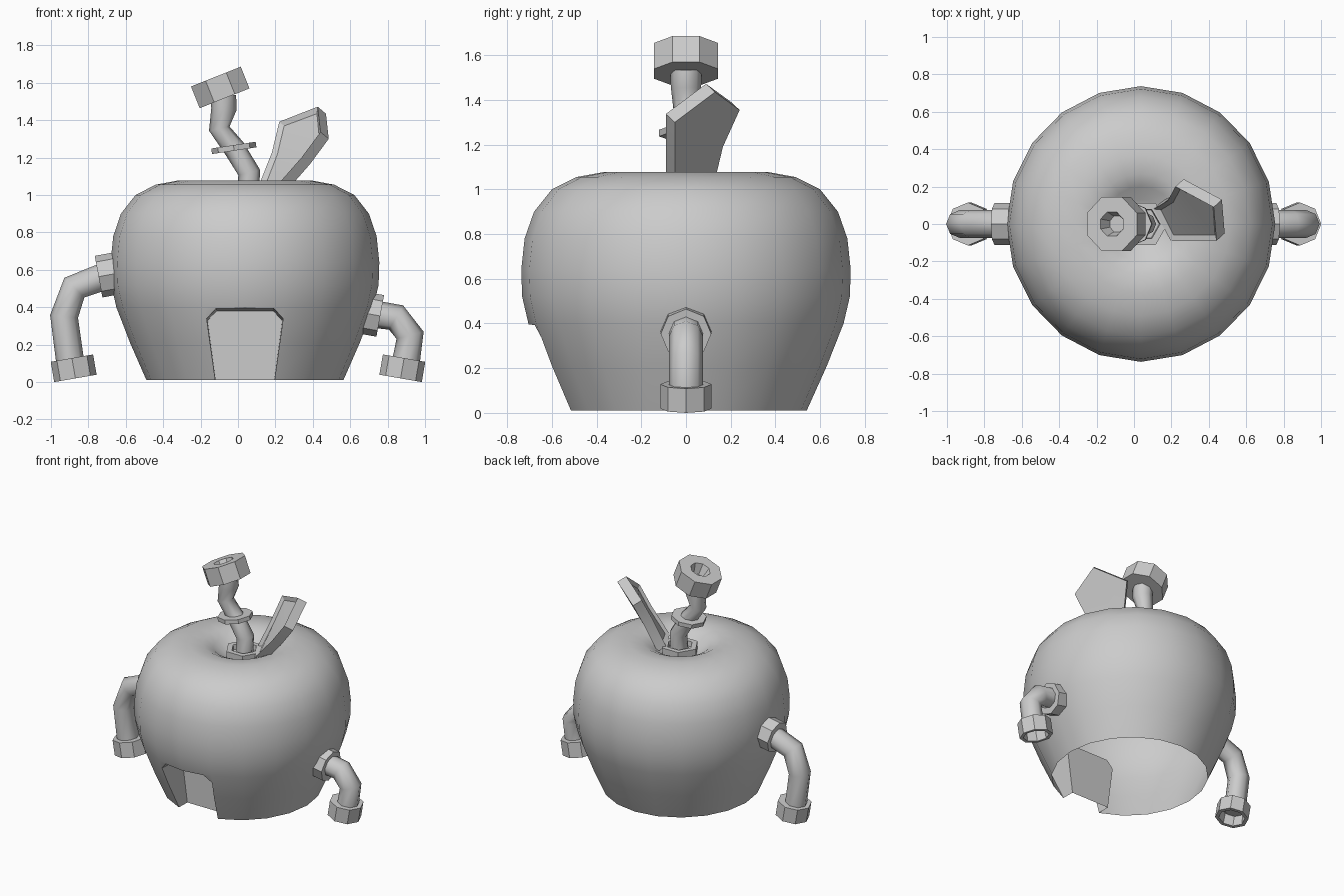
import bpy, bmesh, math
from mathutils import Vector

if "Cube" in bpy.data.objects:
    bpy.data.objects.remove(bpy.data.objects["Cube"])


def finish(name, bm, angle):
    bmesh.ops.recalc_face_normals(bm, faces=bm.faces)
    me = bpy.data.meshes.new(name)
    bm.to_mesh(me)
    bm.free()
    ob = bpy.data.objects.new(name, me)
    bpy.context.collection.objects.link(ob)
    bpy.ops.object.select_all(action='DESELECT')
    ob.select_set(True)
    bpy.context.view_layer.objects.active = ob
    if angle:
        bpy.ops.object.shade_smooth_by_angle(angle=math.radians(angle))
    return ob


def loft(name, rings, n=8, phase=0.0, angle=30, caps=(True, True), sx=1.0):
    """rings: (centre, axis, radius); axis lies in the xz plane"""
    bm = bmesh.new()
    y = Vector((0, 1, 0))
    loops = []
    for c, axis, r in rings:
        v = y.cross(Vector(axis).normalized())
        loop = []
        for i in range(n):
            a = phase + 2 * math.pi * i / n
            loop.append(bm.verts.new(Vector(c) + r * (sx * math.cos(a) * v + math.sin(a) * y)))
        loops.append(loop)
    for p, q in zip(loops, loops[1:]):
        for i in range(n):
            j = (i + 1) % n
            bm.faces.new((p[i], p[j], q[j], q[i]))
    if caps[0]:
        bm.faces.new(loops[0][::-1])
    if caps[1]:
        bm.faces.new(loops[-1])
    return finish(name, bm, angle)


def lathe(name, base, axis, profile, **kw):
    w = Vector(axis).normalized()
    return loft(name, [(Vector(base) + w * h, w, r) for r, h in profile], **kw)


def pipe(name, path, radii):
    pts = [Vector((x, 0, z)) for x, z in path]
    rings = []
    for i, p in enumerate(pts):
        t = Vector()
        if i:
            t += (p - pts[i - 1]).normalized()
        if i < len(pts) - 1:
            t += (pts[i + 1] - p).normalized()
        rings.append((p, t, radii[i]))
    return loft(name, rings, angle=60)


# Apple body, closed for the doorway cut
CX = 0.037
profile = [(0.54, 0.01), (0.63, 0.21), (0.705, 0.40), (0.733, 0.52), (0.737, 0.64),
           (0.722, 0.78), (0.68, 0.90), (0.60, 1.0), (0.49, 1.055), (0.37, 1.077),
           (0.27, 1.073), (0.20, 1.04), (0.13, 0.985), (0.06, 0.965)]
body = lathe("apple_body", (CX, 0, 0), (0, 0, 1), profile, n=20, angle=0, sx=0.975)

# Doorway cutter, slightly tapered toward the recessed panel
outline = [(-0.14, -0.2), (-0.165, 0.01), (-0.21, 0.35), (-0.158, 0.405),
           (0.158, 0.405), (0.21, 0.35), (0.165, 0.01), (0.14, -0.2)]
bm = bmesh.new()
front = [bm.verts.new((CX + x, -0.9, z)) for x, z in outline]
back = [bm.verts.new((CX + x * 0.95, -0.42, z * 0.94)) for x, z in outline]
bm.faces.new(front)
bm.faces.new(back[::-1])
for i in range(len(front)):
    j = (i + 1) % len(front)
    bm.faces.new((front[i], back[i], back[j], front[j]))
cutter = finish("door_cutter", bm, 0)
cutter.hide_render = True

bpy.context.view_layer.objects.active = body
mod = body.modifiers.new("doorway", 'BOOLEAN')
mod.operation = 'DIFFERENCE'
mod.solver = 'EXACT'
mod.object = cutter
bpy.ops.object.modifier_apply(modifier=mod.name)
bpy.data.objects.remove(cutter)

# Open the underside
bm = bmesh.new()
bm.from_mesh(body.data)
under = [f for f in bm.faces if all(v.co.z < 0.02 for v in f.verts)]
bmesh.ops.delete(bm, geom=under, context='FACES')
bm.to_mesh(body.data)
bm.free()
bpy.ops.object.select_all(action='DESELECT')
body.select_set(True)
bpy.context.view_layer.objects.active = body
bpy.ops.object.shade_smooth_by_angle(angle=math.radians(35))

# Side pipes with wall collar and open foot ring
for name, s, path, collar in (
        ("left", -1, [(-0.66, 0.585), (-0.875, 0.505), (-0.93, 0.35), (-0.895, 0.09)], (-0.655, 0.58)),
        ("right", 1, [(0.68, 0.37), (0.845, 0.345), (0.92, 0.25), (0.895, 0.09)], (0.67, 0.37))):
    pipe(name + "_pipe", path, [0.075] * 4)
    lathe(name + "_pipe_collar", (collar[0], 0, collar[1]), (s * 0.98, 0, -0.18),
          [(0.113, 0), (0.113, 0.092)])
    lathe(name + "_pipe_foot", (s * 0.888, 0, 0.128), (-s * 0.17, 0, -0.98),
          [(0.115, 0), (0.115, 0.11), (0.09, 0.11), (0.085, 0.03)])

# Stem: hex nut, crooked pipe, flange and hollow cup
lathe("stem_nut", (0.05, 0, 0.95), (0, 0, 1),
      [(0.13, 0), (0.13, 0.085), (0.09, 0.085), (0.085, 0.05)], n=6)
pipe("stem_pipe", [(0.05, 0.96), (0.06, 1.12), (-0.02, 1.25), (-0.1, 1.355), (-0.075, 1.46), (-0.08, 1.53)],
     [0.06, 0.06, 0.058, 0.056, 0.068, 0.07])
lathe("stem_flange", (-0.02, 0, 1.237), (-0.15, 0, 0.99), [(0.12, 0), (0.12, 0.03)])
lathe("stem_cup", (-0.072, 0, 1.517), (-0.37, 0, 0.93),
      [(0.155, 0), (0.155, 0.125), (0.07, 0.125), (0.045, 0.05)], phase=math.pi / 8)

# Leaf plate with a sunken upper panel
bm = bmesh.new()
pts = [(0.24, -0.05, 1.0), (0.385, -0.05, 1.165), (0.485, -0.05, 1.30), (0.47, 0.13, 1.435),
       (0.265, 0.24, 1.355), (0.225, 0.165, 1.19), (0.15, 0.12, 1.0)]
v = [bm.verts.new(p) for p in pts]
faces = [bm.faces.new((v[0], v[1], v[5], v[6])), bm.faces.new((v[1], v[2], v[3], v[4], v[5]))]
ext = bmesh.ops.extrude_face_region(bm, geom=faces, use_keep_orig=True)["geom"]
for e in ext:
    if isinstance(e, bmesh.types.BMVert):
        e.co += Vector((-0.044, -0.04, 0.037))
top = [e for e in ext if isinstance(e, bmesh.types.BMFace)]
bmesh.ops.recalc_face_normals(bm, faces=bm.faces)
bmesh.ops.inset_region(bm, faces=top, thickness=0.025, depth=-0.02, use_even_offset=True)
finish("leaf", bm, 30)
